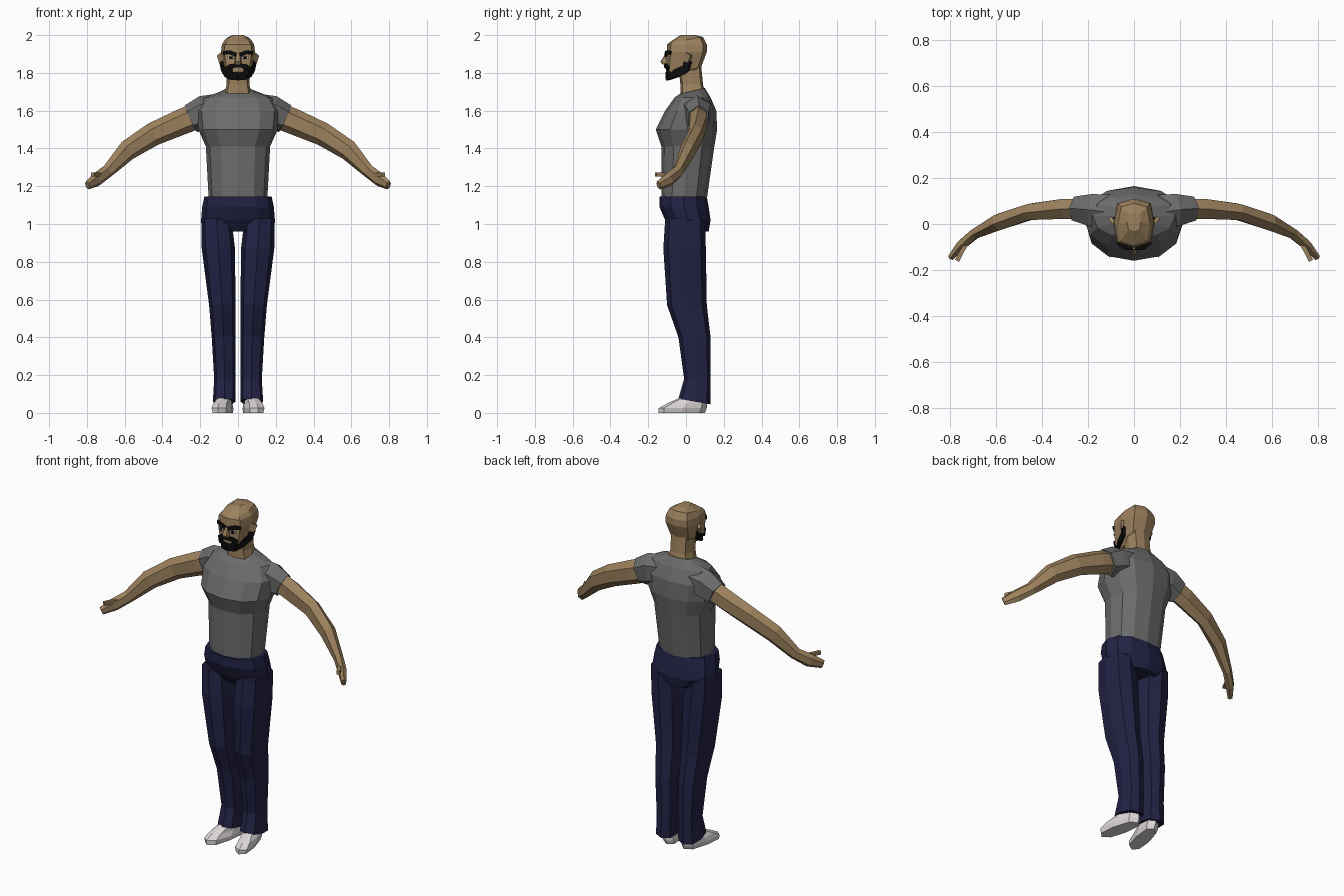
import bpy, bmesh
from math import cos, sin, pi, copysign
from mathutils import Vector

cube = bpy.data.objects.get("Cube")
if cube:
    bpy.data.objects.remove(cube, do_unlink=True)


def material(name, red, green, blue):
    mat = bpy.data.materials.new(name)
    mat.use_nodes = True
    mat.diffuse_color = (red, green, blue, 1)
    shader = next(node for node in mat.node_tree.nodes if node.type == 'BSDF_PRINCIPLED')
    shader.inputs["Base Color"].default_value = mat.diffuse_color
    return mat


skin = material("tan skin", .33, .22, .11)
grey = material("grey cloth", .15, .15, .15)
navy = material("navy cloth", .016, .016, .06)
white = material("off white", .72, .68, .68)
black = material("black hair", .004, .004, .004)


def section(sides, power=1.0, phase=0.0):
    """Unit polygon from first axis round to second; low power squares it off."""
    def squared(value):
        return copysign(abs(value) ** power, value) if abs(value) > .001 else 0
    angles = [(i + phase) * 2 * pi / sides for i in range(sides)]
    return [(squared(sin(a)), squared(cos(a))) for a in angles]


def loft(name, rings, mat):
    """Skin a closed solid through rings with equal point counts."""
    bm = bmesh.new()
    rows = [[bm.verts.new(point) for point in ring] for ring in rings]
    for lower, upper in zip(rows, rows[1:]):
        for i in range(len(lower)):
            bm.faces.new((lower[i - 1], lower[i], upper[i], upper[i - 1]))
    bm.faces.new(rows[0])
    bm.faces.new(rows[-1])
    bmesh.ops.recalc_face_normals(bm, faces=bm.faces)
    mesh = bpy.data.meshes.new(name)
    bm.to_mesh(mesh)
    bm.free()
    mesh.materials.append(mat)
    bpy.context.collection.objects.link(bpy.data.objects.new(name, mesh))


def level(z, half, front, back, x=0.0, tilt=0.0, splay=0.0):
    """One horizontal slice; tilt lifts its back, splay turns its front outward."""
    middle, depth = (front + back) / 2, (back - front) / 2

    def place(shape, side):
        return [(side * (x + half * u + splay * v), middle - depth * v, z - tilt * v)
                for u, v in shape]
    return place


def stack(name, mat, shape, levels, side=1):
    loft(name, [place(shape, side) for place in levels], mat)


def knot(x, y, z, tall, wide):
    return Vector((x, y, z)), tall, wide


def tube(name, mat, shape, knots, side=1):
    """Sweep a shape along a path, keeping it upright."""
    path = [centre for centre, tall, wide in knots]
    rings = []
    for i, (centre, tall, wide) in enumerate(knots):
        along = (path[min(i + 1, len(path) - 1)] - path[max(i - 1, 0)]).normalized()
        across = Vector((-along.y, along.x, 0)).normalized()
        up = along.cross(across)
        ring = [centre + across * (wide * u) + up * (tall * v) for u, v in shape]
        rings.append([(side * p.x, p.y, p.z) for p in ring])
    loft(name, rings, mat)


def strip(name, mat, side, tall, wide, *points):
    """Thin bar of constant size for facial details."""
    tube(name, mat, box, [knot(*point, tall, wide) for point in points], side)


body = section(12, .9)
skull = section(8, .6)
limb = section(8, .75)
arm = section(6)
box = section(4, .1, .5)

# Shirt, neck and head
stack("shirt", grey, body, [
    level(z=1.13, half=.155, front=-.13, back=.11),
    level(z=1.41, half=.17, front=-.13, back=.15),
    level(z=1.5, half=.21, front=-.16, back=.165),
    level(z=1.6, half=.22, front=-.11, back=.16),
    level(z=1.67, half=.18, front=-.06, back=.13),
    level(z=1.705, half=.08, front=-.03, back=.1, tilt=.015),
])
stack("neck", skin, skull, [
    level(z=1.68, half=.075, front=-.03, back=.1, tilt=.015),
    level(z=1.74, half=.06, front=-.03, back=.09),
    level(z=1.84, half=.06, front=-.04, back=.08),
])
stack("head", skin, skull, [
    level(z=1.785, half=.05, front=-.09, back=.06, tilt=.025),
    level(z=1.82, half=.072, front=-.105, back=.08, tilt=.01),
    level(z=1.91, half=.09, front=-.102, back=.11),
    level(z=1.95, half=.085, front=-.1, back=.11),
    level(z=1.975, half=.07, front=-.09, back=.09, tilt=.015),
    level(z=2, half=.03, front=-.03, back=.05),
])
stack("nose", skin, limb, [
    level(z=1.845, half=.018, front=-.125, back=-.09),
    level(z=1.86, half=.017, front=-.135, back=-.09),
    level(z=1.9, half=.01, front=-.11, back=-.09),
])

# Hips
stack("trouser_hips", navy, body, [
    level(z=.96, half=.1, front=-.07, back=.12),
    level(z=1.02, half=.195, front=-.11, back=.13),
    level(z=1.09, half=.19, front=-.14, back=.12),
    level(z=1.145, half=.178, front=-.14, back=.11),
])

for label, side in (("left", 1), ("right", -1)):
    # Sleeve, arm and thumb
    tube(label + "_sleeve", grey, arm, [
        knot(x=.1, y=.05, z=1.6, tall=.09, wide=.09),
        knot(x=.18, y=.06, z=1.59, tall=.09, wide=.08),
        knot(x=.25, y=.066, z=1.557, tall=.078, wide=.06),
    ], side)
    tube(label + "_arm", skin, arm, [
        knot(x=.2, y=.066, z=1.58, tall=.07, wide=.05),
        knot(x=.3, y=.066, z=1.54, tall=.068, wide=.05),
        knot(x=.45, y=.054, z=1.475, tall=.062, wide=.04),
        knot(x=.585, y=.01, z=1.39, tall=.055, wide=.04),
        knot(x=.69, y=-.04, z=1.28, tall=.036, wide=.025),
        knot(x=.75, y=-.09, z=1.235, tall=.038, wide=.024),
        knot(x=.797, y=-.145, z=1.205, tall=.024, wide=.015),
    ], side)
    strip(label + "_thumb", skin, side, .01, .01,
          (.72, -.07, 1.26), (.75, -.12, 1.262), (.77, -.16, 1.262))

    # Trouser leg
    stack(label + "_trouser_leg", navy, limb, [
        level(z=.06, x=.073, half=.06, front=-.04, back=.13, tilt=-.015),
        level(z=.18, x=.07, half=.056, front=-.01, back=.13),
        level(z=.4, x=.076, half=.063, front=-.04, back=.13),
        level(z=.57, x=.083, half=.07, front=-.1, back=.11),
        level(z=.87, x=.104, half=.088, front=-.12, back=.105),
        level(z=1.03, x=.115, half=.08, front=-.11, back=.1),
    ], side)

    # Shoe
    stack(label + "_shoe", white, limb, [
        level(z=0, x=.08, half=.045, front=-.145, back=.1, splay=.025),
        level(z=.025, x=.082, half=.05, front=-.145, back=.11, splay=.025),
        level(z=.05, x=.08, half=.045, front=-.1, back=.11, splay=.02),
        level(z=.09, x=.07, half=.035, front=-.01, back=.1),
    ], side)

    # Ear, brow and eye
    strip(label + "_ear", skin, side, .02, .008, (.083, 0, 1.86), (.095, .015, 1.9))
    strip(label + "_eyebrow", black, side, .01, .006,
          (.008, -.108, 1.895), (.05, -.102, 1.91), (.075, -.08, 1.905))
    strip(label + "_eye", white, side, .007, .004, (.02, -.103, 1.88), (.056, -.1, 1.88))
    strip(label + "_pupil", black, side, .008, .004, (.03, -.106, 1.88), (.046, -.104, 1.88))

    # Moustache, goatee and jaw beard
    strip(label + "_moustache", black, side, .011, .007,
          (0, -.109, 1.84), (.04, -.105, 1.836), (.058, -.09, 1.82))
    strip(label + "_goatee_side", black, side, .008, .016,
          (.045, -.097, 1.835), (.043, -.09, 1.79))
    strip(label + "_chin_beard", black, side, .022, .008,
          (0, -.1, 1.782), (.04, -.09, 1.785), (.062, -.05, 1.8),
          (.077, 0, 1.825), (.083, .01, 1.865))
